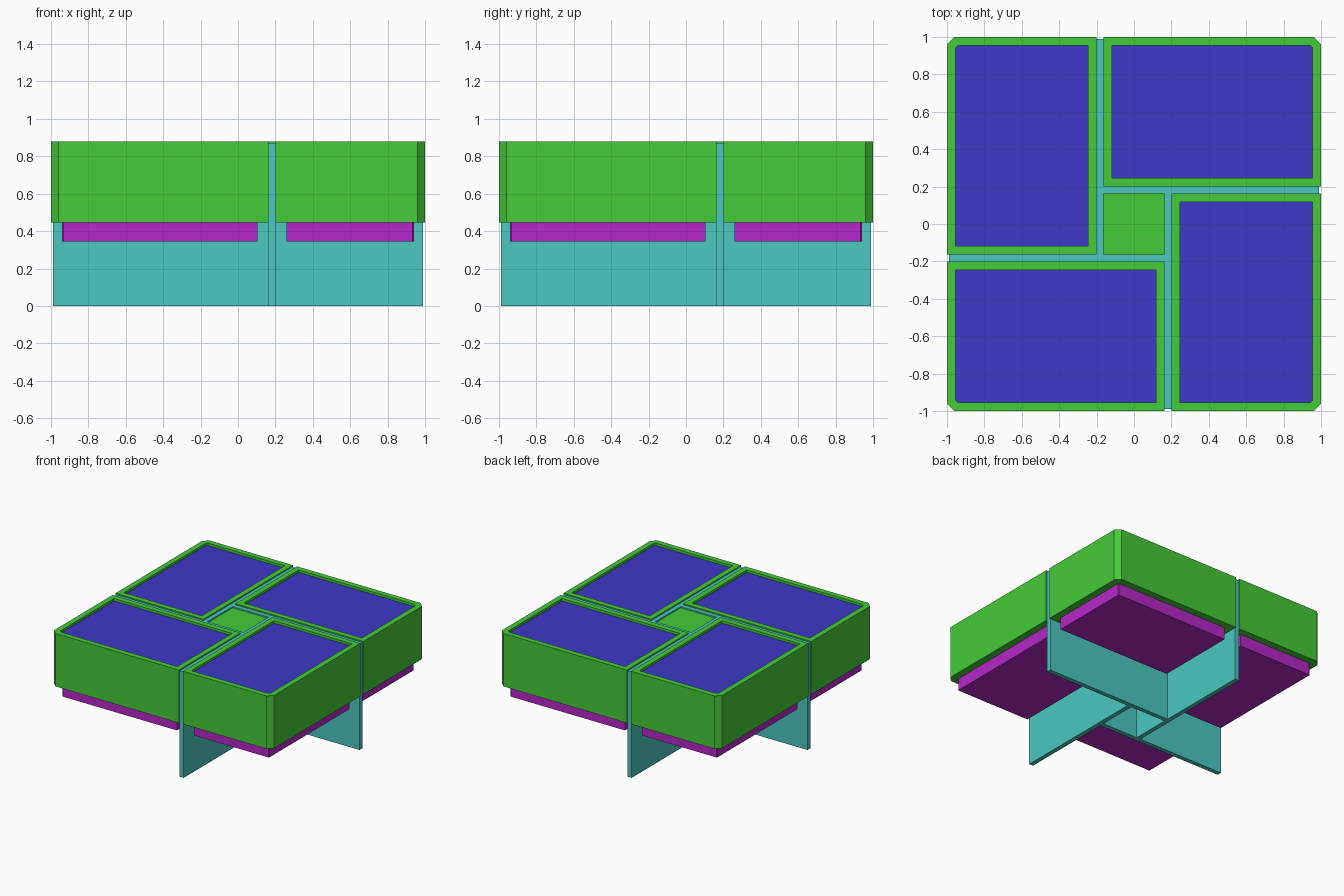
import bpy, bmesh
from mathutils import Matrix
from math import pi

if "Cube" in bpy.data.objects:
    bpy.data.objects.remove(bpy.data.objects["Cube"])


def material(name, color):
    m = bpy.data.materials.new(name)
    m.diffuse_color = color
    m.use_nodes = True
    m.node_tree.nodes["Principled BSDF"].inputs["Base Color"].default_value = m.diffuse_color
    return m


GREEN = material("green", (0.06, 0.6, 0.04, 1))
BLUE = material("blue", (0.05, 0.04, 0.58, 1))
MAGENTA = material("magenta", (0.47, 0.02, 0.58, 1))
TEAL = material("teal", (0.07, 0.58, 0.53, 1))


def slab(name, x0, x1, y0, y1, z0, z1, mat, turn=0, chamfer=0.0, rim=0.0, depth=0.0):
    """Prism with an optional chamfer at its (x0, y0) corner and an optional recessed top."""
    bm = bmesh.new()
    corner = [(x0, y0 + chamfer), (x0 + chamfer, y0)] if chamfer else [(x0, y0)]
    base = bm.faces.new([bm.verts.new((x, y, z0))
                         for x, y in corner + [(x1, y0), (x1, y1), (x0, y1)]])
    ext = bmesh.ops.extrude_face_region(bm, geom=[base], use_keep_orig=True)["geom"]
    bmesh.ops.translate(bm, vec=(0, 0, z1 - z0),
                        verts=[g for g in ext if isinstance(g, bmesh.types.BMVert)])
    bmesh.ops.recalc_face_normals(bm, faces=bm.faces)
    if rim:
        top = [f for f in bm.faces if f.normal.z > 0.9]
        bmesh.ops.inset_region(bm, faces=top, thickness=rim, use_even_offset=True)
        floor = bmesh.ops.extrude_face_region(bm, geom=top)["geom"]
        bmesh.ops.delete(bm, geom=[f for f in top if f.is_valid], context='FACES_ONLY')
        bmesh.ops.translate(bm, vec=(0, 0, -depth),
                            verts=[g for g in floor if isinstance(g, bmesh.types.BMVert)])
        bmesh.ops.recalc_face_normals(bm, faces=bm.faces)
    bm.transform(Matrix.Rotation(turn * pi / 2, 4, 'Z'))
    me = bpy.data.meshes.new(name)
    bm.to_mesh(me)
    bm.free()
    me.materials.append(mat)
    ob = bpy.data.objects.new(name, me)
    bpy.context.collection.objects.link(ob)
    return ob


# Pinwheel: each quarter is the same set of parts turned by 90 degrees
for i in range(4):
    # Tray box with raised rim
    slab(f"tray_{i}", -1, 0.163, -1, -0.2, 0.445, 0.88, GREEN, i, 0.04, 0.045, 0.025)
    # Recessed top panel
    slab(f"top_panel_{i}", -0.955, 0.118, -0.955, -0.245, 0.85, 0.86, BLUE, i, 0.014)
    # Base plinth below the tray
    slab(f"plinth_{i}", -0.94, 0.103, -0.94, -0.26, 0.345, 0.445, MAGENTA, i, 0.006)
    # Upright leg board between the trays
    slab(f"leg_board_{i}", -0.99, 0.163, -0.2, -0.163, 0, 0.87, TEAL, i)

# Small square plate in the middle
slab("centre_plate", -0.163, 0.163, -0.163, 0.163, 0.82, 0.86, GREEN)
